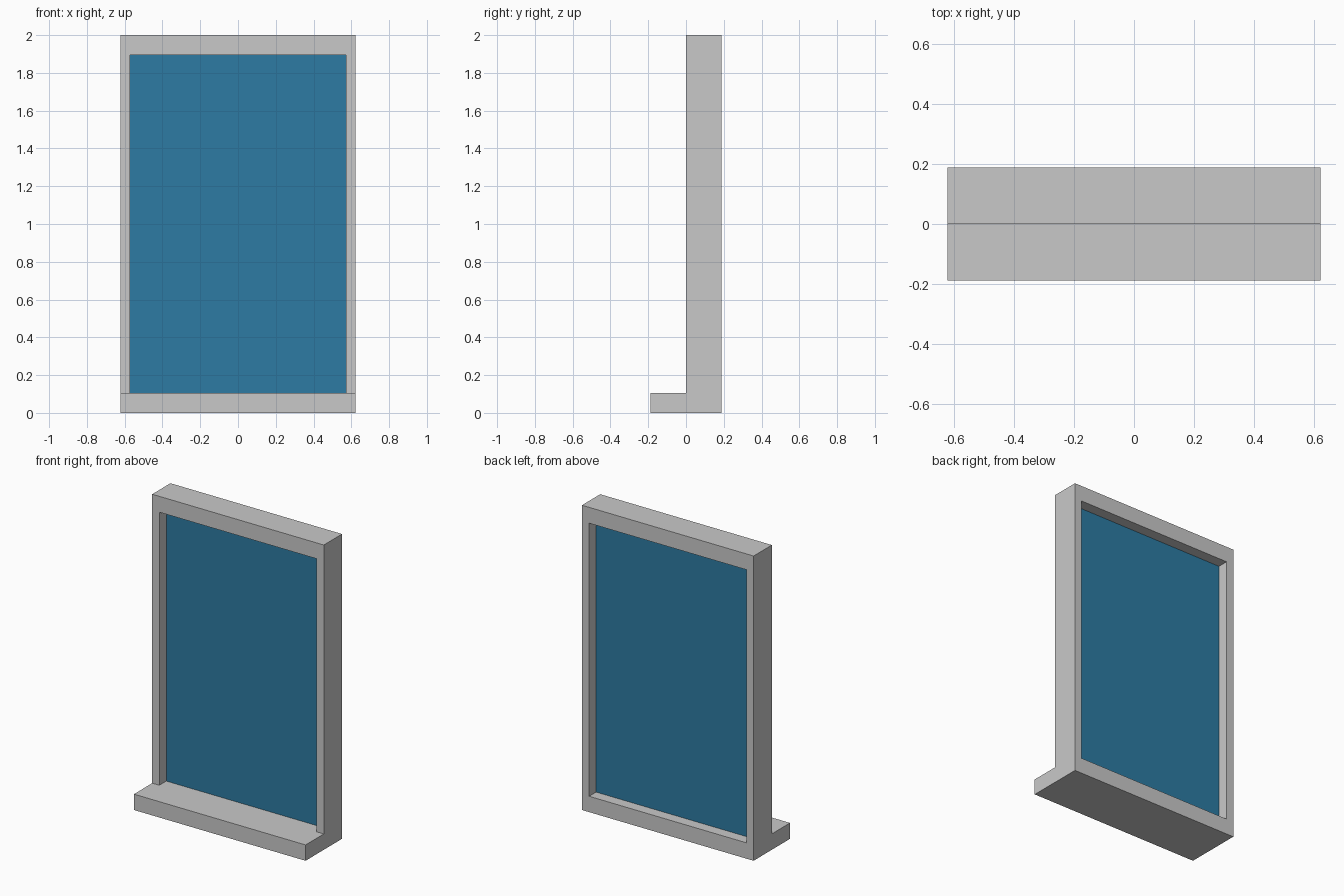
import bpy, bmesh

if "Cube" in bpy.data.objects:
    bpy.data.objects.remove(bpy.data.objects["Cube"])

def material(name, rgb):
    m = bpy.data.materials.new(name)
    m.diffuse_color = (*rgb, 1.0)
    m.use_nodes = True
    m.node_tree.nodes["Principled BSDF"].inputs["Base Color"].default_value = m.diffuse_color
    return m

def add_object(name, bm, mat):
    bmesh.ops.recalc_face_normals(bm, faces=bm.faces)
    me = bpy.data.meshes.new(name)
    bm.to_mesh(me)
    bm.free()
    me.materials.append(mat)
    ob = bpy.data.objects.new(name, me)
    bpy.context.collection.objects.link(ob)
    return ob

def cell_solid(name, cuts, filled, mat):
    """One clean solid from filled cells of a 3D grid; no inner faces."""
    bm = bmesh.new()
    size = [len(c) - 1 for c in cuts]

    def solid(c):
        return all(0 <= c[a] < size[a] for a in range(3)) and filled(*c)

    for cell in ((i, j, k) for i in range(size[0])
                 for j in range(size[1]) for k in range(size[2])):
        if not solid(cell):
            continue
        for axis in range(3):
            for side in (0, 1):
                near = list(cell)
                near[axis] += 2 * side - 1
                if solid(near):
                    continue
                u, v = (axis + 1) % 3, (axis + 2) % 3
                loop = []
                for du, dv in ((0, 0), (1, 0), (1, 1), (0, 1)):
                    idx = list(cell)
                    idx[axis] += side
                    idx[u] += du
                    idx[v] += dv
                    loop.append(bm.verts.new([cuts[a][idx[a]] for a in range(3)]))
                if not side:
                    loop.reverse()
                bm.faces.new(loop)
    bmesh.ops.remove_doubles(bm, verts=bm.verts, dist=1e-5)
    return add_object(name, bm, mat)

grey = material("light grey frame", (0.584, 0.584, 0.584))
blue = material("blue glass", (0.026, 0.198, 0.366))

W, IN, D = 0.623, 0.571, 0.189      # half width, half opening, depth
SILL, HEAD, TOP = 0.104, 1.896, 2.0

# Surround with projecting front sill
cell_solid("window_frame",
           [(-W, -IN, IN, W), (-D, 0, D), (0, SILL, HEAD, TOP)],
           lambda i, j, k: k == 0 or (j == 1 and (i != 1 or k == 2)), grey)

# Glass pane set mid-depth in the opening
cell_solid("glass_pane",
           [(-IN, IN), (0.072, 0.117), (SILL, HEAD)],
           lambda i, j, k: True, blue)
